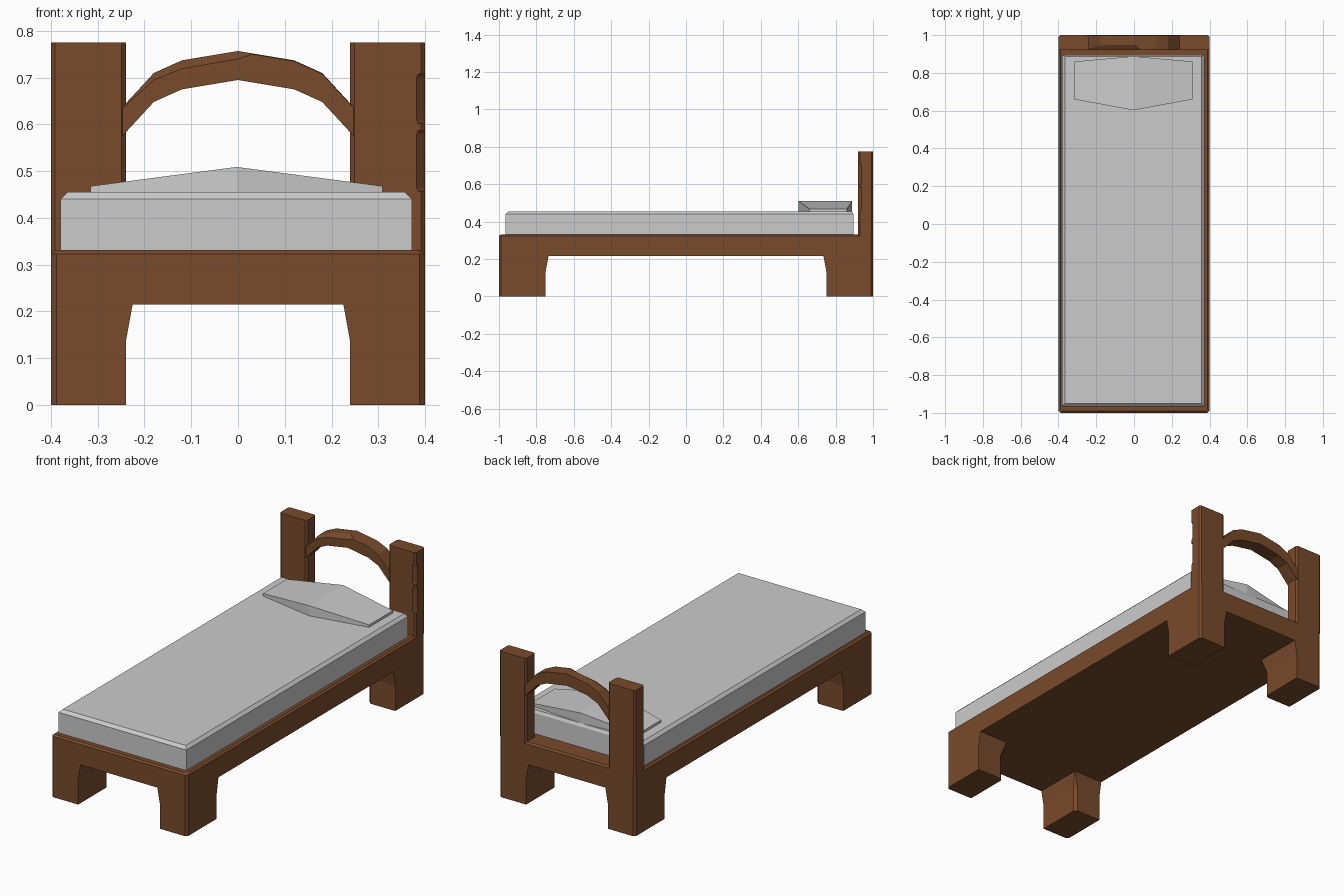
import bpy, bmesh, math

if "Cube" in bpy.data.objects:
    bpy.data.objects.remove(bpy.data.objects["Cube"])

wood = bpy.data.materials.new("dark_wood")
wood.diffuse_color = (0.19, 0.07, 0.025, 1)
wood.use_nodes = True
wood.node_tree.nodes["Principled BSDF"].inputs["Base Color"].default_value = wood.diffuse_color


def finish(name, bm, mat=None):
    bmesh.ops.recalc_face_normals(bm, faces=bm.faces)
    me = bpy.data.meshes.new(name)
    bm.to_mesh(me)
    bm.free()
    ob = bpy.data.objects.new(name, me)
    bpy.context.collection.objects.link(ob)
    if mat:
        me.materials.append(mat)
    return ob


def loft(name, rings, mat=None):
    """Join equal-sized point rings with quads and cap both ends."""
    bm = bmesh.new()
    vs = [[bm.verts.new(p) for p in r] for r in rings]
    n = len(rings[0])
    for a, b in zip(vs, vs[1:]):
        for i in range(n):
            bm.faces.new((a[i], a[(i + 1) % n], b[(i + 1) % n], b[i]))
    bm.faces.new(vs[0])
    bm.faces.new(vs[-1])
    return finish(name, bm, mat)


def octagon(x0, x1, y0, y1, c, z):
    """Rectangle with chamfered corners at height z."""
    return [(x0 + c, y0, z), (x1 - c, y0, z), (x1, y0 + c, z), (x1, y1 - c, z),
            (x1 - c, y1, z), (x0 + c, y1, z), (x0, y1 - c, z), (x0, y0 + c, z)]


# Bed base slab with a softened top edge
loft("bed_base", [octagon(-0.4, 0.4, -1, 1, 0.012, 0.215),
                  octagon(-0.4, 0.4, -1, 1, 0.012, 0.323),
                  octagon(-0.39, 0.39, -0.99, 0.99, 0.010, 0.331)], wood)

# Four corner legs, flared where they meet the base
for sx, side in ((-1, "left"), (1, "right")):
    for sy, end in ((-1, "front"), (1, "back")):
        rings = []
        for z, f, c in ((0, 0, 0.014), (0.135, 0, 0.014), (0.217, 0.015, 0.002)):
            xi, yi, o = 0.24 - f, 0.75 - f, 0.012
            plan = [(0.4, 1 - o), (0.4 - o, 1), (xi, 1),
                    (xi, yi + c), (xi + c, yi), (0.4, yi)]
            rings.append([(sx * x, sy * y, z) for x, y in plan])
        loft(f"{end}_{side}_leg", rings, wood)


# Diamond prism cutter that chips a corner edge of a post
def chip(post, x, y, z0, z1, d):
    ring = lambda s, z: [(x - s, y, z), (x, y - s, z), (x + s, y, z), (x, y + s, z)]
    cut = loft("chip_cutter", [ring(d * 0.8, z0), ring(d, z0 + 0.008),
                               ring(d, z1 - 0.008), ring(d * 0.8, z1)])
    cut.hide_render = True
    cut.hide_set(True)
    m = post.modifiers.new("chip", "BOOLEAN")
    m.operation = "DIFFERENCE"
    m.solver = "EXACT"
    m.object = cut
    bpy.context.view_layer.objects.active = post
    bpy.ops.object.modifier_apply(modifier=m.name)
    bpy.data.objects.remove(cut)


# Headboard posts
for s, side in ((-1, "left"), (1, "right")):
    x0, x1 = sorted((s * 0.24, s * 0.4))
    post = loft(f"{side}_headboard_post",
                [octagon(x0, x1, 0.92, 1, 0.009, z) for z in (0.322, 0.775)], wood)
    if s > 0:
        chip(post, 0.4, 0.92, 0.457, 0.587, 0.018)
        chip(post, 0.4, 0.92, 0.602, 0.708, 0.018)

# Headboard arch, with a worn front edge on one stretch
path = [(-0.25, 0.634, .002), (-0.18, 0.71, .015), (-0.12, 0.737, .018), (0, 0.757, .017),
        (0.03, 0.752, .002), (0.12, 0.737, .002), (0.18, 0.71, .002), (0.25, 0.634, .002)]
loft("headboard_arch",
     [[(x, 0.922, z - 0.062), (x, 0.922, z - c), (x, 0.922 + 1.5 * c, z),
       (x, 0.998, z), (x, 0.998, z - 0.062)] for x, z, c in path], wood)


# Mattress with a sloped top rim
def rect(i, z):
    return [(-0.38 + i, -0.965 + i, z), (0.372 - i, -0.965 + i, z),
            (0.372 - i, 0.895 - i * .5, z), (-0.38 + i, 0.895 - i * .5, z)]


loft("mattress", [rect(0, 0.328), rect(0, 0.440), rect(0.015, 0.455)])

# Pillow, thick across the middle and thin at the ends
loft("pillow", [[(x, y0, 0.453), (x, y0, z), (x, y1, z), (x, y1, 0.453)]
                for x, y0, y1, z in ((-0.315, 0.66, 0.86, 0.468),
                                     (-0.003, 0.602, 0.888, 0.509),
                                     (0.309, 0.66, 0.86, 0.468))])
